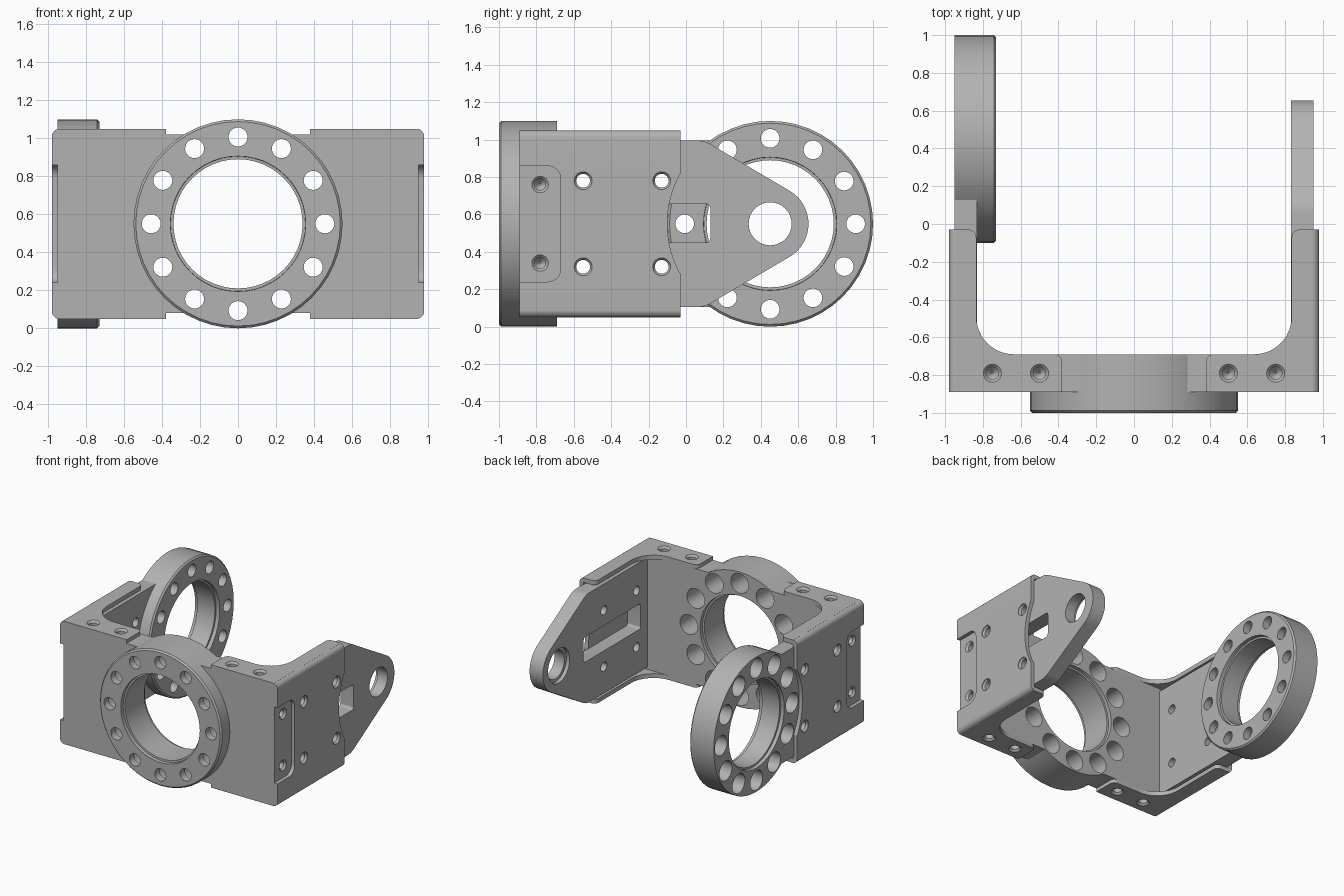
import bpy, bmesh
from math import sin, cos, pi, radians

if "Cube" in bpy.data.objects:
    bpy.data.objects.remove(bpy.data.objects["Cube"])

metal = bpy.data.materials.new("satin grey metal")
metal.use_nodes = True
metal.diffuse_color = (0.45, 0.45, 0.45, 1)
metal.node_tree.nodes["Principled BSDF"].inputs["Base Color"].default_value = metal.diffuse_color

MID = 0.55          # height of the bracket's middle
PIVOT = 0.45        # y of the swivel axis
FRONT, BACK = -0.89, -0.69


def place(axis, u, v, h):
    return {"x": (h, u, v), "y": (u, h, v), "z": (u, v, h)}[axis]


def arc(cu, cv, r, a0, a1, n=8):
    steps = [radians(a0 + (a1 - a0) * i / n) for i in range(n + 1)]
    return [(cu + r * cos(a), cv + r * sin(a)) for a in steps]


def rounded(u0, u1, v0, v1, r):
    return (arc(u1 - r, v1 - r, r, 0, 90) + arc(u0 + r, v1 - r, r, 90, 180)
            + arc(u0 + r, v0 + r, r, 180, 270) + arc(u1 - r, v0 + r, r, 270, 360))


def loft(bm, loops):
    """Closed solid through loops with equal point counts."""
    rings = [[bm.verts.new(p) for p in loop] for loop in loops]
    n = len(rings[0])
    for a, b in zip(rings, rings[1:]):
        for i in range(n):
            j = (i + 1) % n
            bm.faces.new((a[i], a[j], b[j], b[i]))
    bm.faces.new(rings[0])
    bm.faces.new(rings[-1])


def finish(name, bm):
    bmesh.ops.recalc_face_normals(bm, faces=bm.faces)
    mesh = bpy.data.meshes.new(name)
    bm.to_mesh(mesh)
    bm.free()
    mesh.materials.append(metal)
    obj = bpy.data.objects.new(name, mesh)
    bpy.context.collection.objects.link(obj)
    return obj


def prism(name, axis, pts, h0, h1):
    bm = bmesh.new()
    loft(bm, [[place(axis, u, v, h) for u, v in pts] for h in (h0, h1)])
    return finish(name, bm)


def block(name, axis, u0, u1, v0, v1, h0, h1):
    return prism(name, axis, [(u0, v0), (u1, v0), (u1, v1), (u0, v1)], h0, h1)


def turned(name, axis, centres, profile, n=24):
    """Round solids about an axis; profile is (position, radius) pairs."""
    bm = bmesh.new()
    for cu, cv in centres:
        loft(bm, [[place(axis, cu + r * cos(2 * pi * i / n), cv + r * sin(2 * pi * i / n), h)
                   for i in range(n)] for h, r in profile])
    return finish(name, bm)


def combine(obj, tool, operation="DIFFERENCE", keep=False):
    mod = obj.modifiers.new("combine", "BOOLEAN")
    mod.operation, mod.object, mod.solver = operation, tool, "EXACT"
    bpy.context.view_layer.objects.active = obj
    bpy.ops.object.modifier_apply(modifier=mod.name)
    if not keep:
        bpy.data.objects.remove(tool)


def add_flange_ring(obj, axis, centre, small, big):
    """Bolt ring: small-hole face at 'small', counterbored face at 'big'."""
    d = 1 if big > small else -1
    combine(obj, turned("ring", axis, [centre],
            [(small, 0.538), (small + d * 0.012, 0.55), (big, 0.55)], 48), "UNION")
    combine(obj, turned("bore", axis, [centre],
            [(small - d * 0.1, 0.36), (small + d * 0.03, 0.355), (small + d * 0.031, 0.34),
             (big - d * 0.03, 0.34), (big - d * 0.029, 0.355), (big + d * 0.1, 0.36)], 48))
    holes = [(centre[0] + 0.457 * cos(i * pi / 6), centre[1] + 0.457 * sin(i * pi / 6))
             for i in range(12)]
    combine(obj, turned("bolt_holes", axis, holes, [(small - d * 0.1, 0.05), (big + d * 0.1, 0.05)]))
    combine(obj, turned("counterbores", axis, holes, [(small + d * 0.06, 0.08), (big + d * 0.1, 0.08)]))


# Front plate with its bolt ring
front_plate = block("front_plate", "z", -0.95, 0.95, FRONT, BACK, 0.08, 1.02)
add_flange_ring(front_plate, "y", (0, MID), -1, BACK)

# Right arm ending in the swivel ring
right_arm = block("right_arm", "x", -0.7, 0.13, 0.105, 0.995, -0.95, -0.83)
add_flange_ring(right_arm, "x", (PIVOT, MID), -0.73, -0.95)

# Left arm tapering to a rounded pivot tip
upper = arc(0.06, 0.855, 0.14, 90, 62, 4) + arc(PIVOT, MID, 0.205, 62, 0, 10)
lower = [(u, 2 * MID - v) for u, v in reversed(upper[:-1])]
left_arm = prism("left_arm", "x", [(-0.7, 0.995)] + upper + lower + [(-0.7, 0.105)], 0.83, 0.95)
combine(left_arm, turned("pivot_hole", "x", [(PIVOT, MID)],
        [(0.7, 0.14), (0.86, 0.14), (0.861, 0.115), (1.1, 0.115)], 32))
combine(left_arm, prism("slot", "x", rounded(-0.6, 0.13, 0.45, 0.655, 0.02), 0.7, 1.1))

arm_bolts = [(y, z) for y in (-0.55, -0.13) for z in (0.32, 0.78)]
parts = [front_plate, right_arm, left_arm]

for side, s, arm in (("right", -1, right_arm), ("left", 1, left_arm)):
    # Bolt holes through the arm and blind holes in the plate's end
    combine(arm, turned("arm_holes", "x", arm_bolts, [(s * 0.7, 0.037), (s * 1.1, 0.037)]))
    combine(front_plate, turned("end_holes", "x", [(-0.78, 0.34), (-0.78, 0.76)],
            [(s * 0.8, 0.005), (s * 0.83, 0.03), (s * 0.935, 0.03), (s * 0.951, 0.045), (s * 1.1, 0.045)]))

    # Cover sheet on the outside, rounded where it folds
    section = ([(0.945, 0.05)] + arc(0.94, 0.09, 0.04, -80, 0)
               + arc(0.94, 1.01, 0.04, 0, 80) + [(0.945, 1.05)])
    cover = prism(side + "_cover", "y", [(s * x, z) for x, z in section], FRONT, -0.03)
    combine(cover, prism("recess", "x", rounded(-1.2, -0.67, 0.24, 0.86, 0.07), s * 0.8, s * 1.1))
    combine(cover, turned("ring_clearance", "x", [(PIVOT, MID)], [(s * 0.8, 0.55), (s * 1.1, 0.55)], 64))
    combine(cover, turned("cover_holes", "x", arm_bolts,
            [(s * 0.8, 0.037), (s * 0.96, 0.037), (s * 0.975, 0.048), (s * 1.1, 0.048)]))
    parts.append(cover)

    # Folded lips above and below, filleted in the inner corner
    lip_shape = ([(0.38, FRONT), (0.947, FRONT), (0.947, -0.03)] + arc(0.875, -0.07, 0.04, 90, 180)
                 + arc(0.635, -0.49, 0.2, 0, -90, 12) + arc(0.42, -0.73, 0.04, 90, 180))
    for level, z0, z1, out in (("upper", 1.015, 1.05, 1), ("lower", 0.05, 0.085, -1)):
        lip = prism(side + "_" + level + "_lip", "z", [(s * x, y) for x, y in lip_shape], z0, z1)
        face = z1 if out > 0 else z0
        screws = turned("lip_holes", "z", [(s * x, -0.79) for x in (0.5, 0.75)],
                        [(face - out * 0.15, 0.005), (face - out * 0.12, 0.033),
                         (face - out * 0.015, 0.033), (face, 0.048), (face + out * 0.1, 0.048)])
        combine(front_plate, screws, keep=True)
        combine(lip, screws)
        parts.append(lip)

# Smooth round surfaces while keeping machined edges crisp
bpy.ops.object.select_all(action="DESELECT")
for part in parts:
    part.select_set(True)
bpy.context.view_layer.objects.active = front_plate
bpy.ops.object.shade_smooth_by_angle(angle=radians(30))
